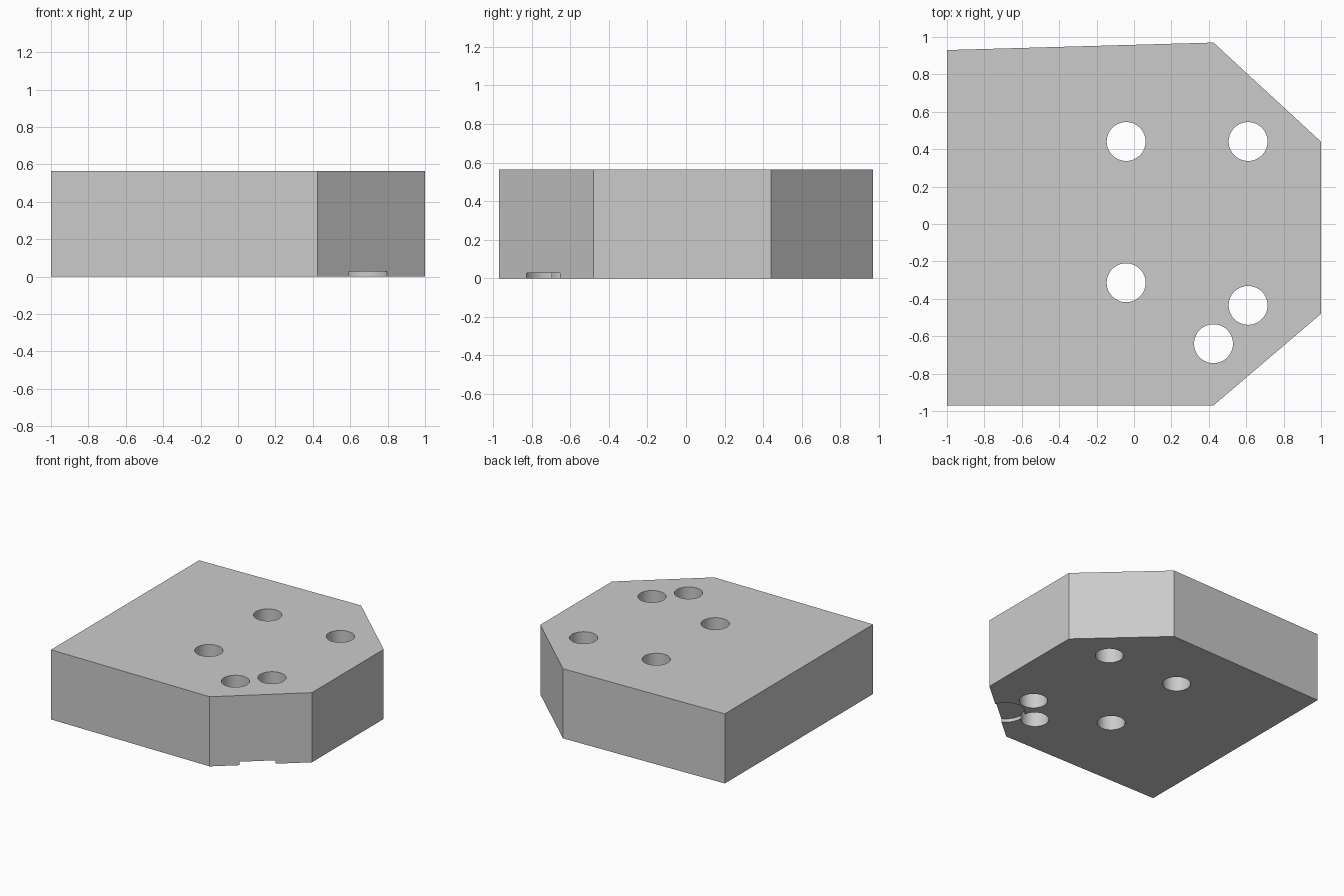
import bpy, bmesh

if "Cube" in bpy.data.objects:
    bpy.data.objects.remove(bpy.data.objects["Cube"])

H = 0.565

# Main block: outline extruded upward
outline = [(-1, -0.97), (0.425, -0.97), (1, -0.48),
           (1, 0.44), (0.425, 0.97), (-1, 0.93)]
bm = bmesh.new()
base = bm.faces.new([bm.verts.new((x, y, 0)) for x, y in outline])
top = bmesh.ops.extrude_face_region(bm, geom=[base])["geom"]
bmesh.ops.translate(bm, vec=(0, 0, H),
                    verts=[v for v in top if isinstance(v, bmesh.types.BMVert)])
bmesh.ops.recalc_face_normals(bm, faces=bm.faces)
mesh = bpy.data.meshes.new("block")
bm.to_mesh(mesh)
bm.free()
block = bpy.data.objects.new("block", mesh)
bpy.context.collection.objects.link(block)


def cut_cylinder(name, x, y, r, z0, z1):
    """Subtract a vertical cylinder from the block."""
    bpy.ops.mesh.primitive_cylinder_add(vertices=64, radius=r, depth=z1 - z0,
                                        location=(x, y, (z0 + z1) / 2))
    cutter = bpy.context.object
    cutter.name = name
    cutter.hide_render = True
    mod = block.modifiers.new(name, 'BOOLEAN')
    mod.operation = 'DIFFERENCE'
    mod.solver = 'EXACT'
    mod.object = cutter
    bpy.context.view_layer.objects.active = block
    bpy.ops.object.modifier_apply(modifier=name)
    bpy.data.objects.remove(cutter)


# Five through holes
for i, (x, y) in enumerate([(-0.042, 0.441), (0.61, 0.441), (-0.042, -0.314),
                            (0.61, -0.435), (0.425, -0.64)]):
    cut_cylinder(f"hole_cutter_{i}", x, y, 0.104, -0.1, H + 0.1)

# Shallow round recess under the front chamfer
cut_cylinder("recess_cutter", 0.658, -0.699, 0.145, -0.1, 0.028)

# Smooth hole walls, sharp edges kept
bpy.ops.object.select_all(action='DESELECT')
block.select_set(True)
bpy.context.view_layer.objects.active = block
bpy.ops.object.shade_smooth_by_angle()
